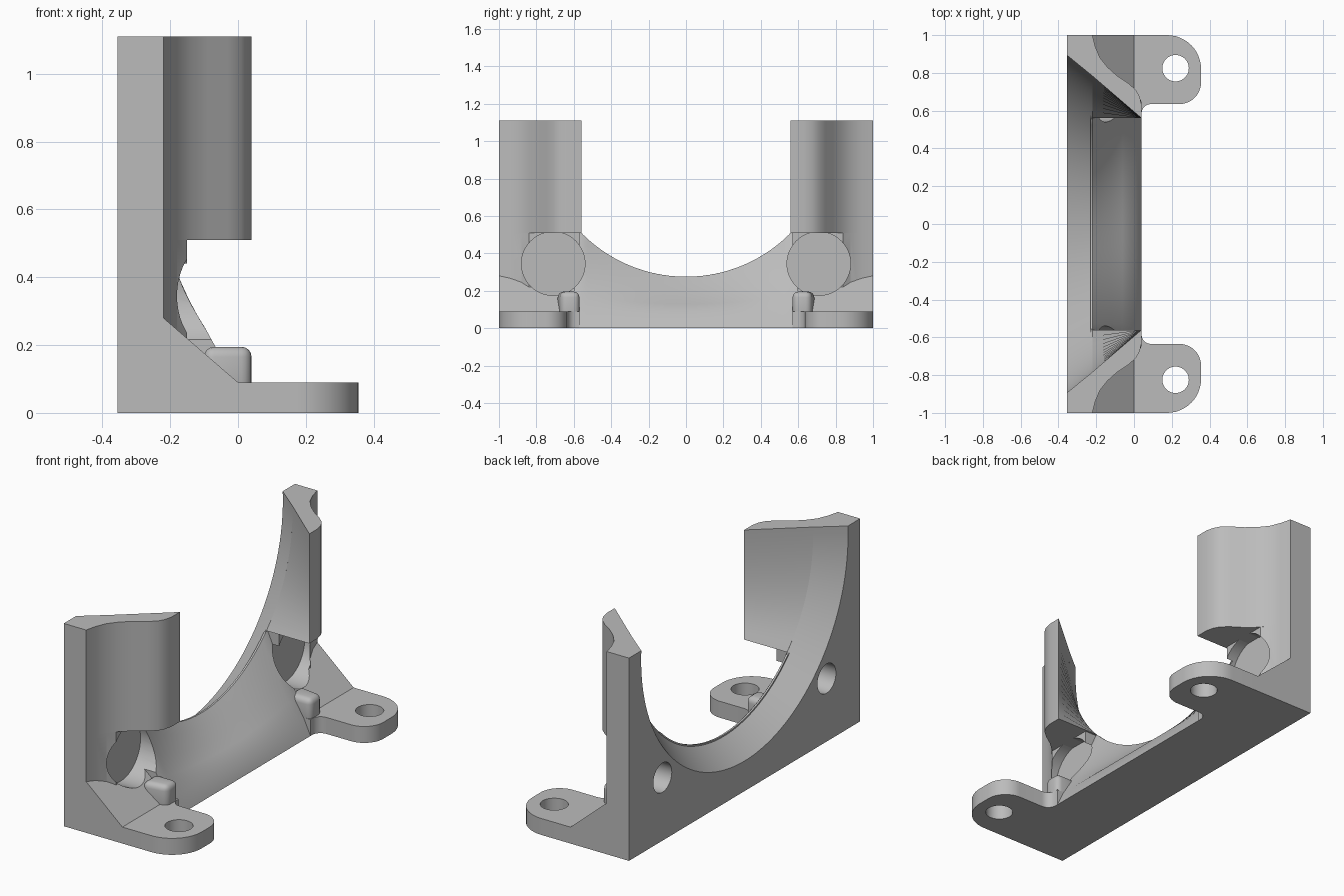
import bpy, bmesh
from math import sin, cos, pi, sqrt, radians, asin

cube = bpy.data.objects.get("Cube")
if cube:
    bpy.data.objects.remove(cube, do_unlink=True)

gray = bpy.data.materials.new("plain gray")
gray.use_nodes = True
gray.diffuse_color = (0.5, 0.5, 0.5, 1)
gray.node_tree.nodes["Principled BSDF"].inputs["Base Color"].default_value = (0.5, 0.5, 0.5, 1)

BACK, FACE, LIP = -0.355, -0.22, 0.04     # main depths along x
TOP, CENTRE, RADIUS = 1.11, 1.06, 0.785   # height and bore of the cradle
SCREW_Y, SCREW_Z = 0.71, 0.345


def loft(name, sections):
    """Skin a row of equal-length closed sections and cap both ends."""
    bm = bmesh.new()
    rows = [[bm.verts.new(p) for p in s] for s in sections]
    n = len(rows[0])
    for a, b in zip(rows, rows[1:]):
        for i in range(n):
            j = (i + 1) % n
            bm.faces.new((a[i], a[j], b[j], b[i]))
    bm.faces.new(rows[0][::-1])
    bm.faces.new(rows[-1])
    bmesh.ops.recalc_face_normals(bm, faces=bm.faces)
    mesh = bpy.data.meshes.new(name)
    bm.to_mesh(mesh)
    bm.free()
    mesh.materials.append(gray)
    ob = bpy.data.objects.new(name, mesh)
    bpy.context.collection.objects.link(ob)
    return ob


def prism(name, outline, z0, z1):
    return loft(name, [[(x, y, z) for x, y in outline] for z in (z0, z1)])


def arc(cx, cy, r, a0, a1, steps=12):
    angles = [radians(a0 + (a1 - a0) * i / steps) for i in range(steps + 1)]
    return [(cx + r * cos(a), cy + r * sin(a)) for a in angles]


def mirror(ob):
    m = ob.modifiers.new("mirror", 'MIRROR')
    m.use_axis = (False, True, False)
    return ob


def cutter(name, r, x0, x1):
    ring = arc(SCREW_Y, SCREW_Z, r, 0, 352.5, 47)
    ob = mirror(loft(name, [[(x, y, z) for y, z in ring] for x in (x0, x1)]))
    ob.hide_render = True
    ob.hide_set(True)
    return ob


def cut(ob, *tools):
    for tool in tools:
        m = ob.modifiers.new("cut", 'BOOLEAN')
        m.operation, m.solver, m.object = 'DIFFERENCE', 'EXACT', tool
    return ob


def bore_y(z):
    return sqrt(RADIUS ** 2 - (CENTRE - z) ** 2)


# Helpers for the screw holes and the counterbores
screw = cutter("screw_cutter", 0.08, -0.5, 0.2)
seat = cutter("seat_cutter", 0.17, -0.212, 0.2)


# Back plate with a tapered half-round opening
def plate_section(x, r):
    rise = math_rise = asin((TOP - CENTRE) / r) * 180 / pi
    curve = arc(0, CENTRE, r, rise, -180 - rise, 64)
    loop = [(-1, 0), (1, 0), (1, TOP)] + curve + [(-1, TOP)]
    return [(x, y, z) for y, z in loop]


parts = [cut(loft("back_plate", [plate_section(BACK, 0.895),
                                 plate_section(FACE, RADIUS)]), screw)]

# Saddle sloping from the opening down to the front lip
sections = []
for i in range(49):
    y = 0.6 * (i / 24 - 1)
    ridge = min(CENTRE - sqrt(RADIUS ** 2 - y * y), 0.51)
    profile = [(FACE - 0.01, 0), (LIP, 0), (0, 0.085),
               (-0.06, 0.085 + 0.23 * (ridge - 0.085)),
               (-0.12, 0.085 + 0.49 * (ridge - 0.085)),
               (-0.18, 0.085 + 0.79 * (ridge - 0.085)),
               (FACE, ridge), (FACE - 0.01, ridge)]
    sections.append([(x, y, z) for x, z in profile])
parts.append(cut(loft("saddle", sections), seat))

# Sloped foot between plate and mounting ears
foot = [(FACE - 0.01, 0), (0, 0), (0, 0.09), (FACE, 0.28), (FACE - 0.01, 0.28)]
ramp = loft("foot_ramp", [[(x, y, z) for x, z in foot] for y in (0.57, 1)])
parts.append(mirror(cut(ramp, seat)))

# Side wings, S-curved outside and blended to the opening inside
outer = [(LIP, 0.56), (LIP, 0.63), (0.03, 0.675), (0.01, 0.71), (-0.03, 0.745),
         (-0.09, 0.785), (-0.14, 0.83), (-0.18, 0.88), (-0.205, 0.94), (FACE, 1)]
sections = []
for i in range(17):
    z = 0.51 + (TOP - 0.51) * i / 16
    loop = [(FACE, bore_y(z))] + outer
    sections.append([(x, y, z) for x, y in loop])
parts.append(mirror(loft("side_wing", sections)))

# Lower wall around the screw seat
wall = [(FACE - 0.01, 0.57), (-0.15, 0.57), (-0.15, 0.84), (-0.18, 0.88),
        (-0.205, 0.94), (FACE, 1), (FACE - 0.01, 1)]
parts.append(mirror(cut(prism("seat_wall", wall, 0.05, 0.511), seat)))

# Mounting ears with rounded ends and a bolt hole
ear = ([(-0.02, 0.57), (LIP, 0.57)] + arc(0.09, 0.585, 0.05, 180, 90, 6)
       + arc(0.24, 0.75, 0.115, -90, 0) + arc(0.175, 0.82, 0.18, 0, 90)
       + [(-0.02, 1)])
ear_ob = prism("mounting_ear", ear, 0, 0.09)
bolt = prism("bolt_cutter", arc(0.22, 0.825, 0.07, 0, 352.5, 47), -0.1, 0.2)
bolt.hide_render = True
bolt.hide_set(True)
parts.append(mirror(cut(ear_ob, bolt)))

# Rounded stop beside each ear
stop = prism("corner_stop", [(-0.1, 0.57), (LIP, 0.57), (LIP, 0.67), (-0.1, 0.69)],
             0.05, 0.195)
bevel = stop.modifiers.new("round", 'BEVEL')
bevel.width, bevel.segments = 0.03, 4
parts.append(mirror(stop))

# Bake modifiers, then smooth the curves and keep edges crisp
bpy.ops.object.select_all(action='DESELECT')
for ob in parts:
    ob.select_set(True)
bpy.context.view_layer.objects.active = parts[0]
bpy.ops.object.convert(target='MESH')
bpy.ops.object.shade_smooth_by_angle(angle=radians(30))
